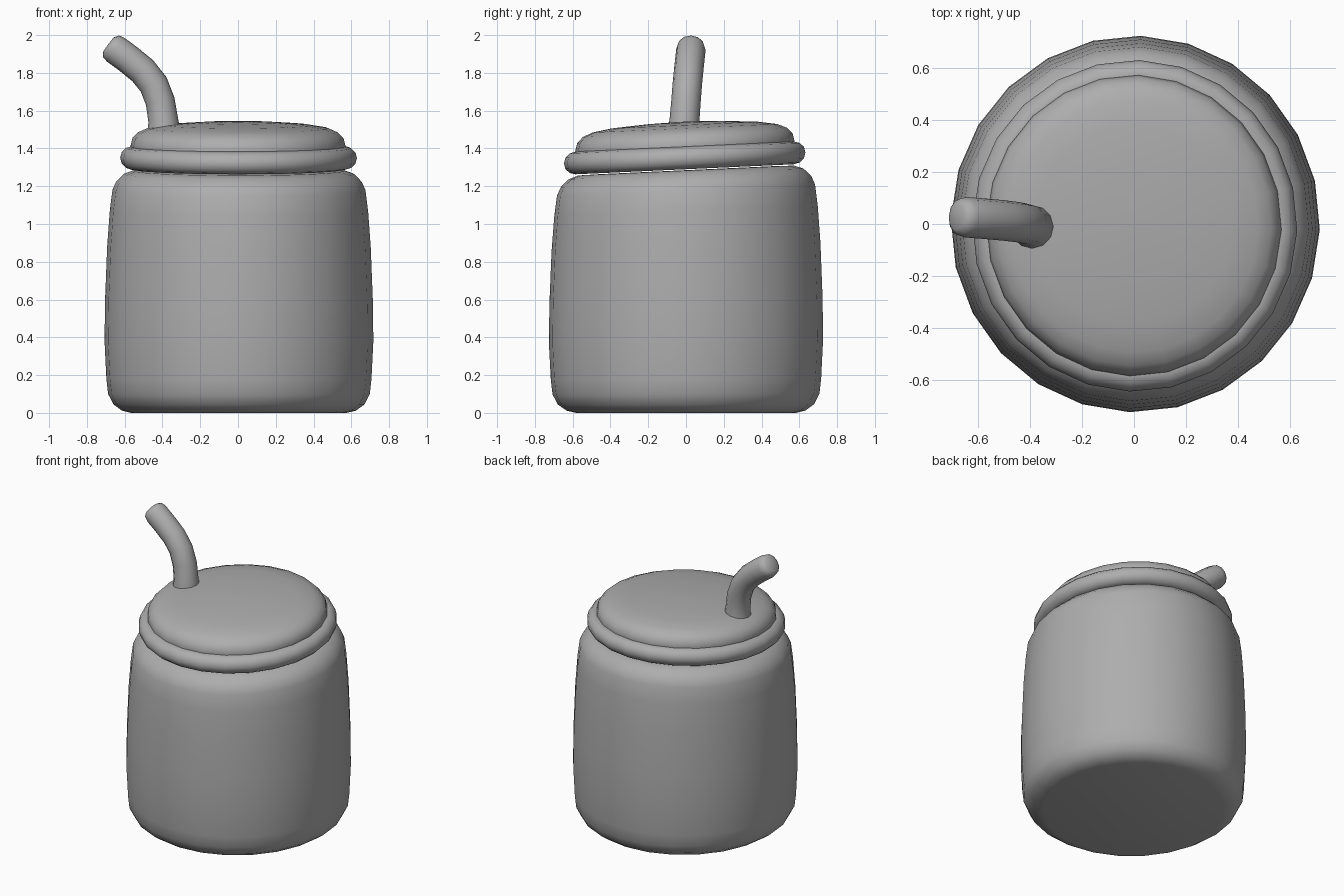
import bpy, bmesh
from math import sin, cos, pi, radians
from mathutils import Vector

if "Cube" in bpy.data.objects:
    bpy.data.objects.remove(bpy.data.objects["Cube"])

SIDES = 24

# Dark grey shared by every part
grey = bpy.data.materials.new("dark_grey")
grey.diffuse_color = (0.42, 0.42, 0.42, 1)
grey.use_nodes = True
grey.node_tree.nodes["Principled BSDF"].inputs["Base Color"].default_value = grey.diffuse_color


def finish(name, bm, angle):
    bmesh.ops.recalc_face_normals(bm, faces=bm.faces[:])
    mesh = bpy.data.meshes.new(name)
    bm.to_mesh(mesh)
    bm.free()
    mesh.materials.append(grey)
    ob = bpy.data.objects.new(name, mesh)
    bpy.context.collection.objects.link(ob)
    bpy.ops.object.select_all(action='DESELECT')
    ob.select_set(True)
    bpy.context.view_layer.objects.active = ob
    bpy.ops.object.shade_smooth_by_angle(angle=radians(angle))
    return ob


def skin(bm, rings, closed=False):
    """Bridge successive vertex rings; cap the ends unless the loop is closed."""
    n = len(rings[0])
    pairs = list(zip(rings, rings[1:])) + ([(rings[-1], rings[0])] if closed else [])
    for a, b in pairs:
        for i in range(n):
            j = (i + 1) % n
            bm.faces.new((a[i], a[j], b[j], b[i]))
    if not closed:
        bm.faces.new(rings[0])
        bm.faces.new(rings[-1])


def lathe(name, profile, closed=False, dx=0.0, dy=0.0):
    """Turn a profile; the upper part leans up towards the back."""
    bm = bmesh.new()
    rings = []
    for r, z in profile:
        ring = []
        for i in range(SIDES):
            a = 2 * pi * i / SIDES - 0.03
            x, y = r * cos(a) + dx, 1.02 * r * sin(a) + dy
            ring.append(bm.verts.new((x, y, z + 0.046 * y * min(z / 1.25, 1))))
        rings.append(ring)
    skin(bm, rings, closed)
    return finish(name, bm, 50)


def tube(name, path, sides=12):
    """Sweep a round section with varying radius along (x, y, z, r) points."""
    bm = bmesh.new()
    pts = [Vector(p[:3]) for p in path]
    rings = []
    for k, p in enumerate(pts):
        t = (pts[min(k + 1, len(pts) - 1)] - pts[max(k - 1, 0)]).normalized()
        u = Vector((0, 1, 0)).cross(t).normalized()
        v = t.cross(u)
        r = path[k][3]
        rings.append([bm.verts.new(p + r * (cos(2 * pi * i / sides) * u
                                            + sin(2 * pi * i / sides) * v))
                      for i in range(sides)])
    skin(bm, rings)
    return finish(name, bm, 60)


# Jar body with rounded foot and shoulder
lathe("jar_body", [(0.57, 0), (0.62, 0.012), (0.665, 0.045), (0.693, 0.10),
                   (0.702, 0.18), (0.712, 0.38), (0.709, 0.60), (0.698, 0.88),
                   (0.684, 1.07), (0.67, 1.18), (0.65, 1.225), (0.61, 1.265),
                   (0.56, 1.283), (0.45, 1.285)], dx=0.005)

# Rolled rim between body and lid
lathe("lid_rim", [(0.567 + 0.06 * cos(2 * pi * i / 12), 1.35 + 0.06 * sin(2 * pi * i / 12))
                  for i in range(12)], closed=True, dx=0.003, dy=-0.007)

# Domed lid
lathe("lid", [(0.54, 1.33), (0.562, 1.38), (0.569, 1.415), (0.559, 1.455),
              (0.53, 1.485), (0.48, 1.507), (0.38, 1.524), (0.20, 1.537), (0.04, 1.542)],
      dy=-0.006)

# Bent straw, slightly flared where it meets the lid
tube("straw", [(-0.392, -0.012, 1.44, 0.086), (-0.393, -0.010, 1.515, 0.084),
               (-0.396, -0.008, 1.55, 0.079), (-0.412, 0.0, 1.65, 0.078),
               (-0.447, 0.007, 1.74, 0.078), (-0.505, 0.014, 1.812, 0.078),
               (-0.585, 0.021, 1.877, 0.078), (-0.648, 0.026, 1.923, 0.078),
               (-0.672, 0.027, 1.941, 0.071), (-0.684, 0.028, 1.950, 0.050)])
